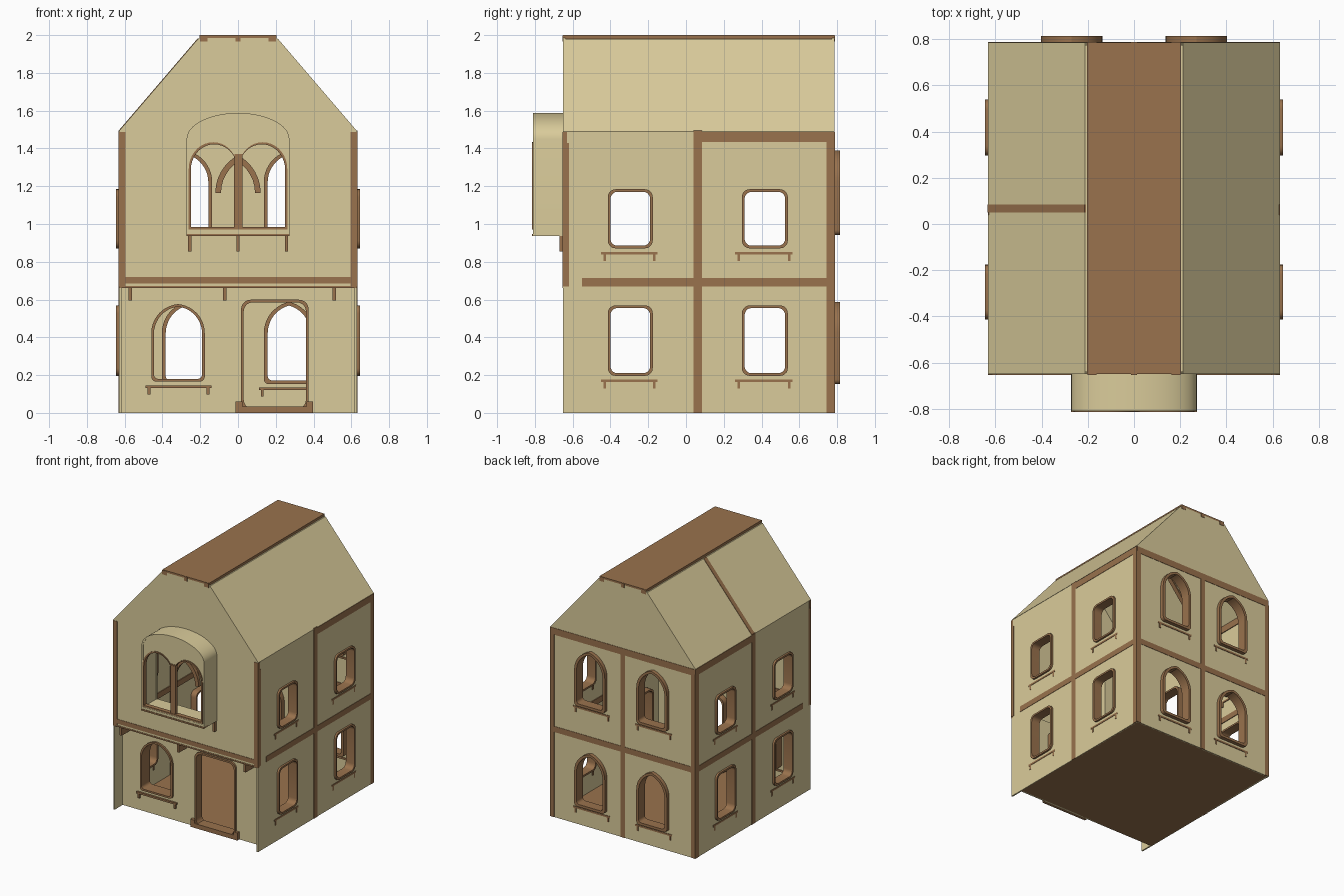
import bpy, bmesh, math

if "Cube" in bpy.data.objects:
    bpy.data.objects.remove(bpy.data.objects["Cube"])

def material(name, rgb):
    m = bpy.data.materials.new(name)
    m.diffuse_color = (*rgb, 1)
    m.use_nodes = True
    m.node_tree.nodes["Principled BSDF"].inputs["Base Color"].default_value = m.diffuse_color
    return m

TAN = material("tan_plaster", (0.70, 0.60, 0.325))
WOOD = material("brown_timber", (0.319, 0.168, 0.074))
T = 0.012  # wall thickness

def panel(name, loops, axis, d0, d1, mat):
    """Outline with holes, extruded along y (u=x, v=z) or x (u=y, v=z)."""
    cu = bpy.data.curves.new(name, 'CURVE')
    cu.dimensions, cu.fill_mode, cu.extrude = '2D', 'BOTH', abs(d1 - d0) / 2
    for pts in loops:
        sp = cu.splines.new('POLY')
        sp.points.add(len(pts) - 1)
        sp.use_cyclic_u = True
        for p, (u, v) in zip(sp.points, pts):
            p.co = (u, v, 0, 1)
    tmp = bpy.data.objects.new("tmp", cu)
    bpy.context.scene.collection.objects.link(tmp)
    bpy.context.view_layer.update()
    me = bpy.data.meshes.new_from_object(tmp.evaluated_get(bpy.context.evaluated_depsgraph_get()))
    bpy.data.objects.remove(tmp)
    mid = (d0 + d1) / 2
    bm = bmesh.new()
    bm.from_mesh(me)
    for w in bm.verts:
        u, v, n = w.co
        w.co = (u, mid + n, v) if axis == 'y' else (mid + n, u, v)
    bmesh.ops.remove_doubles(bm, verts=bm.verts, dist=1e-5)
    bmesh.ops.recalc_face_normals(bm, faces=bm.faces)
    for f in bm.faces:
        f.smooth = True
    bm.to_mesh(me)
    bm.free()
    me.set_sharp_from_angle(angle=math.radians(30))
    me.materials.clear()
    me.materials.append(mat)
    for p in me.polygons:
        p.material_index = 0
    me.name = name
    ob = bpy.data.objects.new(name, me)
    bpy.context.scene.collection.objects.link(ob)
    return ob

# ---- outlines ----
def rect(u0, u1, v0, v1):
    return [(u0, v0), (u1, v0), (u1, v1), (u0, v1)]

def rounded(u0, u1, v0, v1, r=0.04):
    pts = []
    for cu, cv, a in ((u1-r, v0+r, -90), (u1-r, v1-r, 0), (u0+r, v1-r, 90), (u0+r, v0+r, 180)):
        for i in range(6):
            t = math.radians(a + i * 18)
            pts.append((cu + r*math.cos(t), cv + r*math.sin(t)))
    return pts

def arch(u0, u1, v0, v1, k=1.3):
    """Pointed arch window; k is arc radius over half width."""
    c, w = (u0 + u1) / 2, (u1 - u0) / 2
    R = k * w
    top = math.acos((R - w) / R)
    spring = v1 - R * math.sin(top)
    right = [(c + w - R + R*math.cos(top*i/10), spring + R*math.sin(top*i/10)) for i in range(11)]
    left = [(2*c - u, v) for u, v in reversed(right[:-1])]
    return rounded(u0, u1, v0, v1, 0.025)[18:] + rounded(u0, u1, v0, v1, 0.025)[:6] + right + left

def bay_outline(w, v0, spring, v1):
    n = 24
    return [(-w, v0), (w, v0)] + [(w*math.cos(math.pi*i/n), spring + (v1-spring)*math.sin(math.pi*i/n))
                                  for i in range(n + 1)]

def grow(pts, t):
    us, vs = [p[0] for p in pts], [p[1] for p in pts]
    cu, cv = (min(us)+max(us))/2, (min(vs)+max(vs))/2
    su, sv = 1 + 2*t/(max(us)-min(us)), 1 + 2*t/(max(vs)-min(vs))
    return [(cu + (u-cu)*su, cv + (v-cv)*sv) for u, v in pts]

def bar(name, u0, u1, v0, v1, axis, d0, d1, mat=WOOD):
    return panel(name, [rect(u0, u1, v0, v1)], axis, d0, d1, mat)

def frame(name, hole, axis, d0, d1):
    panel(name, [grow(hole, 0.004), grow(hole, -0.01)], axis, d0, d1, WOOD)

def sill(name, u0, u1, v, axis, d0, d1):
    bar(name, u0, u1, v - 0.014, v, axis, d0, d1)
    for i, u in enumerate((u0 + 0.012, u1 - 0.026)):
        bar(f"{name}_bracket_{i}", u, u + 0.014, v - 0.048, v - 0.014, axis, d0, d1)

# ---- side walls with windows, sills and timbers ----
for s, side in ((1, "right"), (-1, "left")):
    X = s * 0.63
    out, inn = X + s*0.003, X - s*0.018
    holes = [rounded(y0, y1, z0, z1) for y0, y1 in ((-0.41, -0.18), (0.30, 0.535))
             for z0, z1 in ((0.20, 0.565), (0.875, 1.18))]
    panel(f"{side}_wall", [rect(-0.65, 0.785, 0, 1.49)] + holes, 'x', X, X - s*T, TAN)
    for i, h in enumerate(holes):
        frame(f"{side}_window_frame_{i}", h, 'x', X + s*0.015, X - s*0.06)
        us, vs = [p[0] for p in h], [p[1] for p in h]
        sill(f"{side}_window_sill_{i}", min(us) - 0.04, max(us) + 0.03, min(vs) - 0.022, 'x', out, inn)
    bar(f"{side}_front_post", -0.648, -0.62, 0.67, 1.43, 'x', out, inn)
    bar(f"{side}_middle_post", 0.04, 0.085, 0, 1.495, 'x', out, inn)
    bar(f"{side}_back_post", 0.745, 0.785, 0, 1.45, 'x', out, inn)
    bar(f"{side}_floor_beam", -0.55, 0.745, 0.67, 0.715, 'x', out, inn)
    bar(f"{side}_eave_beam", 0.04, 0.785, 1.435, 1.488, 'x', out, inn)

# ---- upper front wall with gable, and recessed lower front wall ----
def gable(z0):
    return [(-0.63, z0), (0.63, z0), (0.63, 1.49), (0.205, 1.985), (-0.205, 1.985), (-0.63, 1.49)]

panel("upper_front_wall", [gable(0.67), bay_outline(0.255, 0.965, 1.45, 1.565)], 'y', -0.65, -0.65 + T, TAN)
bar("overhang_soffit", -0.625, 0.625, 0.665, 0.677, 'y', -0.648, -0.54, TAN)
arch_window = arch(-0.455, -0.18, 0.17, 0.572, 1.1)
doorway = rounded(0.02, 0.37, 0.012, 0.595, 0.05)
panel("lower_front_wall", [rect(-0.62, 0.62, 0, 0.67), arch_window, doorway], 'y', -0.55, -0.55 + T, TAN)
frame("front_window_frame", arch_window, 'y', -0.565, -0.46)
sill("front_window_sill", -0.49, -0.14, 0.145, 'y', -0.565, -0.53)
frame("door_frame", doorway, 'y', -0.565, -0.49)
bar("door_threshold", 0.02, 0.37, 0, 0.035, 'y', -0.575, -0.49)
for i, x in enumerate((-0.012, 0.362)):
    bar(f"door_foot_{i}", x, x + 0.035, 0, 0.06, 'y', -0.575, -0.53)

# ---- front timbers ----
bar("front_floor_beam", -0.63, 0.63, 0.685, 0.72, 'y', -0.653, -0.63)
bar("front_lower_trim", -0.63, 0.63, 0.66, 0.671, 'y', -0.653, -0.63)
for s in (-1, 1):
    bar("front_corner_post", min(s*0.632, s*0.595), max(s*0.632, s*0.595), 0.67, 1.487, 'y', -0.653, -0.63)
for i, x in enumerate((-0.57, -0.07, 0.51)):
    bar(f"overhang_bracket_{i}", x - 0.009, x + 0.009, 0.595, 0.66, 'y', -0.645, -0.545)

# ---- bay window ----
shell = bay_outline(0.272, 0.937, 1.45, 1.588)
panel("bay_shell", [shell, bay_outline(0.258, 0.965, 1.45, 1.574)], 'y', -0.81, -0.645, TAN)
half = [(-0.13 + 0.128*math.cos(math.radians(a)), 1.29 + 0.14*math.sin(math.radians(a)))
        for a in range(180, 20, -10)]
opening = [(-0.258, 0.975)] + half + [(-x, z) for x, z in reversed(half)] + [(0.258, 0.975)]
panel("bay_front", [bay_outline(0.268, 0.95, 1.45, 1.583), opening], 'y', -0.808, -0.796, TAN)
panel("bay_window_frame", [grow(opening, 0.003), grow(opening, -0.008)], 'y', -0.815, -0.78, WOOD)
bar("bay_mullion", -0.018, 0.024, 0.97, 1.37, 'y', -0.812, -0.785)
bar("bay_sill", -0.272, 0.272, 0.936, 0.948, 'y', -0.814, -0.65)
for i, x in enumerate((-0.255, 0, 0.257)):
    bar(f"bay_bracket_{i}", x - 0.009, x + 0.009, 0.855, 0.937, 'y', -0.67, -0.645)
# curved braces behind the bay opening
for s in (-1, 1):
    arc = [(math.cos(math.radians(a)), math.sin(math.radians(a))) for a in range(0, 61, 10)]
    brace = [(s*(-0.105 + 0.225*c), 1.165 + 0.225*n) for c, n in arc]
    brace += [(s*(-0.105 + 0.195*c), 1.165 + 0.195*n) for c, n in reversed(arc)]
    panel("bay_brace", [brace], 'y', -0.66, -0.635, WOOD)

# ---- back wall ----
back_holes = [arch(x0, x1, z0, z1) for x0, x1 in ((-0.395, -0.145), (0.145, 0.395))
              for z0, z1 in ((0.16, 0.58), (0.95, 1.38))]
panel("back_wall", [gable(0)] + back_holes, 'y', 0.785 - T, 0.785, TAN)
for i, h in enumerate(back_holes):
    panel(f"back_window_frame_{i}", [grow(h, 0.008), grow(h, -0.012)], 'y', 0.735, 0.814, WOOD)
    u, v = [p[0] for p in h], min(p[1] for p in h)
    sill(f"back_window_sill_{i}", min(u) - 0.035, max(u) + 0.035, v - 0.025, 'y', 0.765, 0.789)
bar("back_floor_beam", -0.63, 0.63, 0.67, 0.715, 'y', 0.767, 0.788)
bar("back_eave_beam", -0.63, 0.63, 1.435, 1.487, 'y', 0.767, 0.788)
for i, (x0, x1) in enumerate(((-0.632, -0.595), (-0.02, 0.02), (0.595, 0.632))):
    bar(f"back_post_{i}", x0, x1, 0, 1.45, 'y', 0.767, 0.788)

# ---- roof ----
for s in (-1, 1):
    slope = [(s*0.632, 1.49), (s*0.212, 1.98), (s*0.195, 1.98), (s*0.614, 1.49)]
    panel("roof_slope", [slope], 'y', -0.65, 0.785, TAN)
bar("roof_cap", -0.203, 0.203, 1.977, 2.0, 'y', -0.65, 0.785)
rafter = [(-0.634, 1.492), (-0.214, 1.982), (-0.19, 1.975), (-0.60, 1.485)]
panel("left_rafter", [rafter], 'y', 0.05, 0.085, WOOD)
for i, x in enumerate((-0.182, 0, 0.182)):
    w = 0.014 if x == 0 else 0.02
    bar(f"ridge_joist_{i}", x - w, x + w, 1.965, 1.998, 'y', -0.654, 0.788)

# ---- ground floor ----
bar("ground_floor", -0.625, 0.625, 0, 0.012, 'y', -0.548, 0.78)
